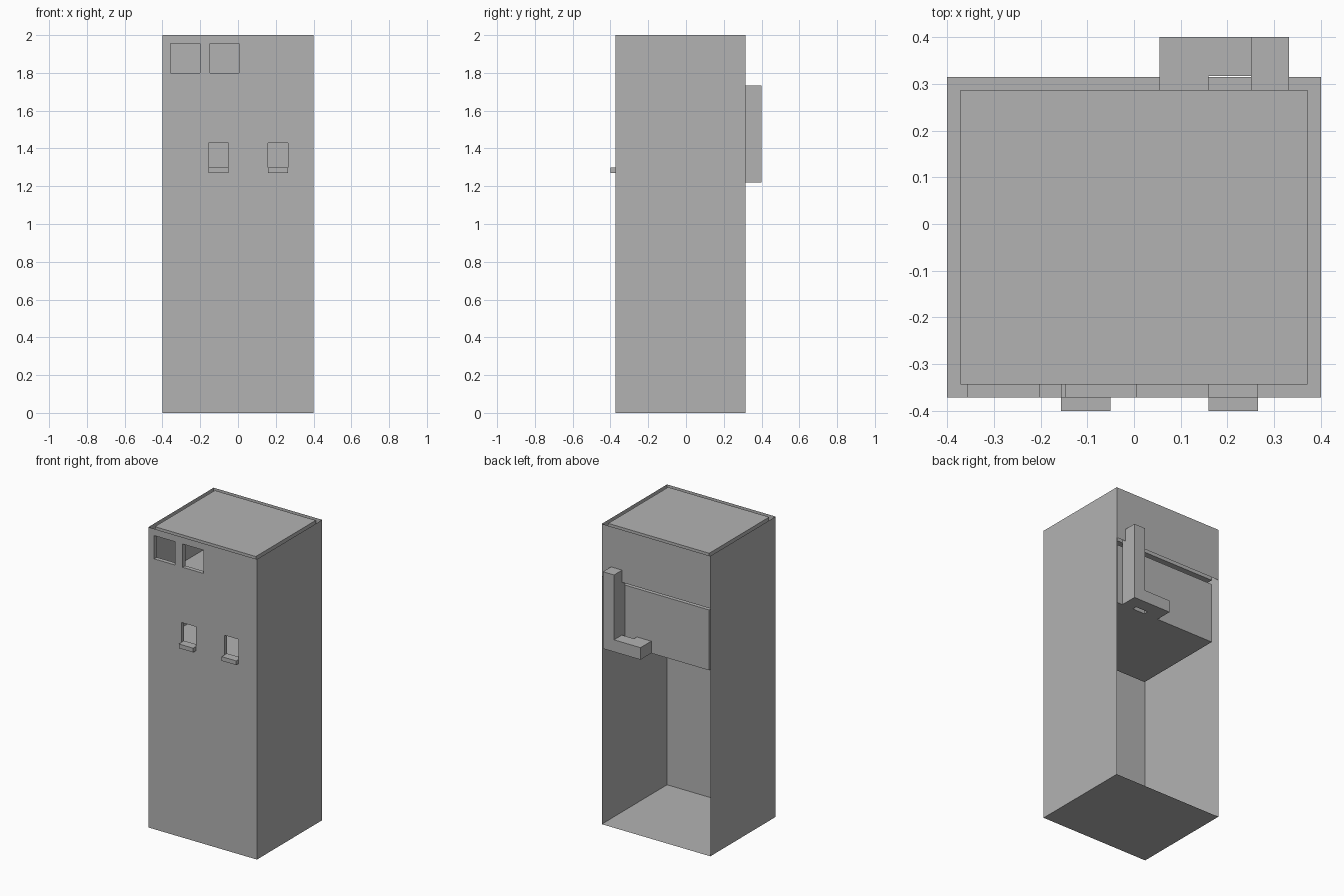
import bpy
import bmesh

if "Cube" in bpy.data.objects:
    bpy.data.objects.remove(bpy.data.objects["Cube"], do_unlink=True)

grey = bpy.data.materials.new("plain grey")
grey.use_nodes = True
colour = (0.45, 0.45, 0.45, 1)
grey.diffuse_color = colour
grey.node_tree.nodes["Principled BSDF"].inputs["Base Color"].default_value = colour

# Outer shell and inner compartment limits
X, FRONT, BACK, TOP = 0.4, -0.372, 0.315, 2.0
GAP = 0.028
IN_X, IN_FRONT, IN_BACK = X - GAP, FRONT + GAP, BACK - GAP
SHELF, DRAWER_TOP, UPPER = 1.22, 1.622, 1.65

# Openings as (x0, x1, z0, z1)
windows = [(-0.357, -0.202, 1.8, 1.955), (-0.147, 0.005, 1.8, 1.955)]
slots = [(-0.156, -0.05, 1.27, 1.43), (0.16, 0.266, 1.27, 1.43)]


def finish(name, bm):
    bmesh.ops.remove_doubles(bm, verts=bm.verts, dist=0.0001)
    mesh = bpy.data.meshes.new(name)
    bm.to_mesh(mesh)
    bm.free()
    mesh.materials.append(grey)
    obj = bpy.data.objects.new(name, mesh)
    bpy.context.collection.objects.link(obj)
    return obj


def quad(bm, *points):
    bm.faces.new([bm.verts.new(p) for p in points])


def box_faces(bm, x, y, z, skip=""):
    """Outward faces of a box; skip holds letters of the sides left open."""
    (a, b), (c, d), (e, f) = x, y, z
    sides = {
        "front": [(a, c, e), (b, c, e), (b, c, f), (a, c, f)],
        "back": [(b, d, e), (a, d, e), (a, d, f), (b, d, f)],
        "left": [(b, c, e), (b, d, e), (b, d, f), (b, c, f)],
        "right": [(a, d, e), (a, c, e), (a, c, f), (a, d, f)],
        "top": [(a, c, f), (b, c, f), (b, d, f), (a, d, f)],
        "bottom": [(a, d, e), (b, d, e), (b, c, e), (a, c, e)],
    }
    for side, points in sides.items():
        if side not in skip:
            quad(bm, *points)


def pierced_front(bm, x, y, z, holes):
    """Front sheet split at the hole edges, leaving the holes open."""
    xs = sorted({*x, *(v for h in holes for v in h[:2])})
    zs = sorted({*z, *(v for h in holes for v in h[2:])})
    for a, b in zip(xs, xs[1:]):
        for e, f in zip(zs, zs[1:]):
            mx, mz = (a + b) / 2, (e + f) / 2
            if not any(h[0] < mx < h[1] and h[2] < mz < h[3] for h in holes):
                quad(bm, (a, y, e), (b, y, e), (b, y, f), (a, y, f))


def block(name, x, y, z):
    bm = bmesh.new()
    box_faces(bm, x, y, z)
    return finish(name, bm)


# Thin cabinet shell: open top, open lower back
bm = bmesh.new()
box_faces(bm, (-X, X), (FRONT, BACK), (0, TOP), "front back top")
pierced_front(bm, (-X, X), FRONT, (0, TOP), windows + slots)
quad(bm, (X, BACK, UPPER), (-X, BACK, UPPER), (-X, BACK, TOP), (X, BACK, TOP))
finish("cabinet_shell", bm)

# Hollow inner compartments behind the openings
for name, z, holes in (("upper_compartment", (UPPER, TOP), windows),
                       ("lower_compartment", (SHELF, DRAWER_TOP), slots)):
    bm = bmesh.new()
    box_faces(bm, (-IN_X, IN_X), (IN_FRONT, IN_BACK), z, "front")
    pierced_front(bm, (-IN_X, IN_X), IN_FRONT, z, holes)
    finish(name, bm)

# Short frames joining each opening to its compartment
for kind, holes in (("window", windows), ("slot", slots)):
    for side, (a, b, e, f) in zip(("right", "left"), holes):
        bm = bmesh.new()
        box_faces(bm, (a, b), (FRONT, IN_FRONT), (e, f), "front back")
        bmesh.ops.reverse_faces(bm, faces=bm.faces)
        finish(f"{side}_{kind}_frame", bm)

# Small ledges under the slots
for side, (a, b, e, f) in zip(("right", "left"), slots):
    block(f"{side}_slot_ledge", (a, b), (-0.4, IN_FRONT), (e, e + 0.028))

# L-shaped bracket on the back, with a gap behind its foot
block("bracket_post", (0.25, 0.332), (IN_BACK, 0.4), (SHELF, 1.732))
block("bracket_foot", (0.16, 0.25), (0.317, 0.4), (SHELF, 1.3))
block("bracket_foot_end", (0.055, 0.16), (IN_BACK, 0.4), (SHELF, 1.3))
